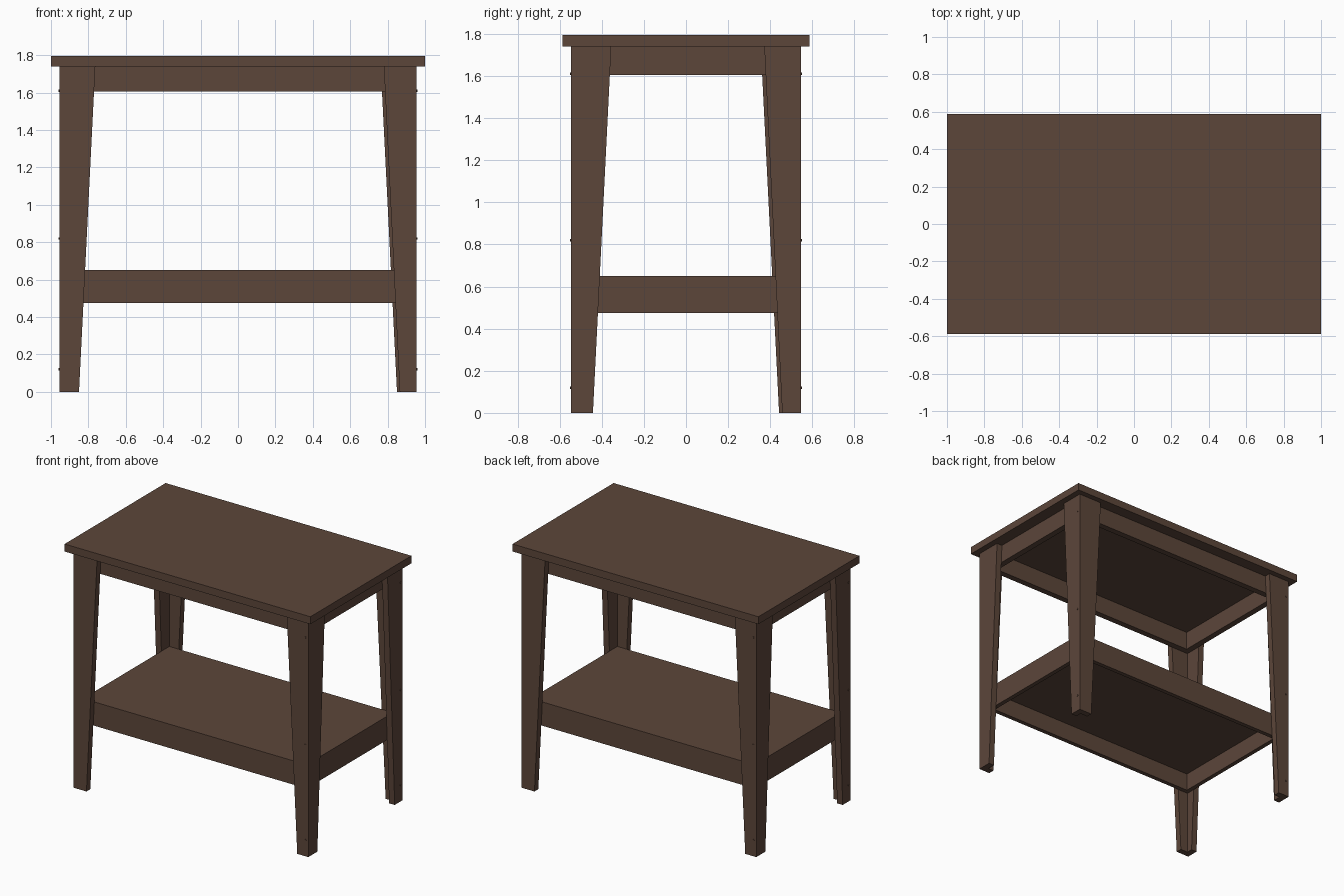
import bpy
import bmesh
from mathutils import Vector

cube = bpy.data.objects.get("Cube")
if cube:
    bpy.data.objects.remove(cube, do_unlink=True)

WOOD = (0.107, 0.061, 0.042, 1.0)
wood = bpy.data.materials.new("dark_brown_wood")
wood.use_nodes = True
wood.diffuse_color = WOOD
wood.node_tree.nodes["Principled BSDF"].inputs["Base Color"].default_value = WOOD

T = 0.045                      # board thickness
LEG_X, LEG_Y = 0.955, 0.547    # outer faces of the legs
LEG_TOP = 1.74
IN_X, IN_Y = LEG_X - T, LEG_Y - T


def finish(name, bm):
    bmesh.ops.recalc_face_normals(bm, faces=bm.faces)
    mesh = bpy.data.meshes.new(name)
    bm.to_mesh(mesh)
    bm.free()
    mesh.materials.append(wood)
    obj = bpy.data.objects.new(name, mesh)
    bpy.context.collection.objects.link(obj)
    return obj


def add_prism(bm, profile, depth):
    """Extrude a flat outline along the depth vector."""
    face = bm.faces.new([bm.verts.new(p) for p in profile])
    moved = bmesh.ops.extrude_face_region(bm, geom=[face])["geom"]
    verts = [g for g in moved if isinstance(g, bmesh.types.BMVert)]
    bmesh.ops.translate(bm, verts=verts, vec=depth)
    bm.faces.new([bm.verts.new(p) for p in reversed(profile)]) if not face.is_valid else None


def add_box(bm, lo, hi):
    (x0, y0, z0), (x1, y1, z1) = lo, hi
    add_prism(bm, [(x0, y0, z0), (x1, y0, z0), (x1, y1, z0), (x0, y1, z0)],
              Vector((0, 0, z1 - z0)))


def add_frame(bm, z0, z1):
    """Four boards standing inside the legs."""
    for s in (-1, 1):
        add_box(bm, (-IN_X, min(s * IN_Y, s * (IN_Y - T)), z0),
                (IN_X, max(s * IN_Y, s * (IN_Y - T)), z1))
        add_box(bm, (min(s * IN_X, s * (IN_X - T)), T - IN_Y, z0),
                (max(s * IN_X, s * (IN_X - T)), IN_Y - T, z1))


# Table top
bm = bmesh.new()
add_box(bm, (-1, -0.587, LEG_TOP), (1, 0.587, 1.795))
finish("table_top", bm)

# Apron under the top
bm = bmesh.new()
add_frame(bm, 1.605, LEG_TOP)
finish("apron", bm)

# Lower shelf: board and skirt share the same outer faces
bm = bmesh.new()
add_box(bm, (-IN_X, -IN_Y, 0.475), (IN_X, IN_Y, 0.65))
bottom = min(bm.faces, key=lambda f: f.calc_center_median().z)
bmesh.ops.recalc_face_normals(bm, faces=bm.faces)
bmesh.ops.inset_region(bm, faces=[bottom], thickness=T)
walls = bmesh.ops.extrude_face_region(bm, geom=[bottom])["geom"]
bmesh.ops.translate(bm, verts=[g for g in walls if isinstance(g, bmesh.types.BMVert)],
                    vec=(0, 0, 0.13))
if bottom.is_valid:
    bmesh.ops.delete(bm, geom=[bottom], context="FACES_ONLY")
finish("lower_shelf", bm)

# Legs: a cover plank and a butted plank in an L, both tapering inward
for sx, sy, end in ((1, 1, "back_left"), (1, -1, "front_left"),
                    (-1, 1, "back_right"), (-1, -1, "front_right")):
    side_cover = sx * sy > 0   # the cover plank faces sideways on two corners

    def place(across, depth, z):
        """Distances inward along the cover plank and behind it."""
        if side_cover:
            return Vector((sx * (LEG_X - depth), sy * (LEG_Y - across), z))
        return Vector((sx * (LEG_X - across), sy * (LEG_Y - depth), z))

    bm = bmesh.new()
    cover = [place(0, 0, 0), place(0.09, 0, 0),
             place(0.175, 0, LEG_TOP), place(0, 0, LEG_TOP)]
    add_prism(bm, cover, place(0, T, 0) - place(0, 0, 0))
    butt = [place(0, T, 0), place(0, 0.105, 0),
            place(0, 0.192, LEG_TOP), place(0, T, LEG_TOP)]
    add_prism(bm, butt, place(T, 0, 0) - place(0, 0, 0))
    finish(end + "_leg", bm)

    # Small screw heads joining the two planks
    bm = bmesh.new()
    normal = place(0, 0, 0) - place(0, 1, 0)
    turn = normal.to_track_quat("Z", "Y").to_matrix().to_4x4()
    for z in (0.12, 0.82, 1.61):
        turn.translation = place(T / 2, 0, z)
        bmesh.ops.create_cone(bm, cap_ends=True, segments=8, radius1=0.006,
                              radius2=0.006, depth=0.008, matrix=turn)
    finish(end + "_screws", bm)
